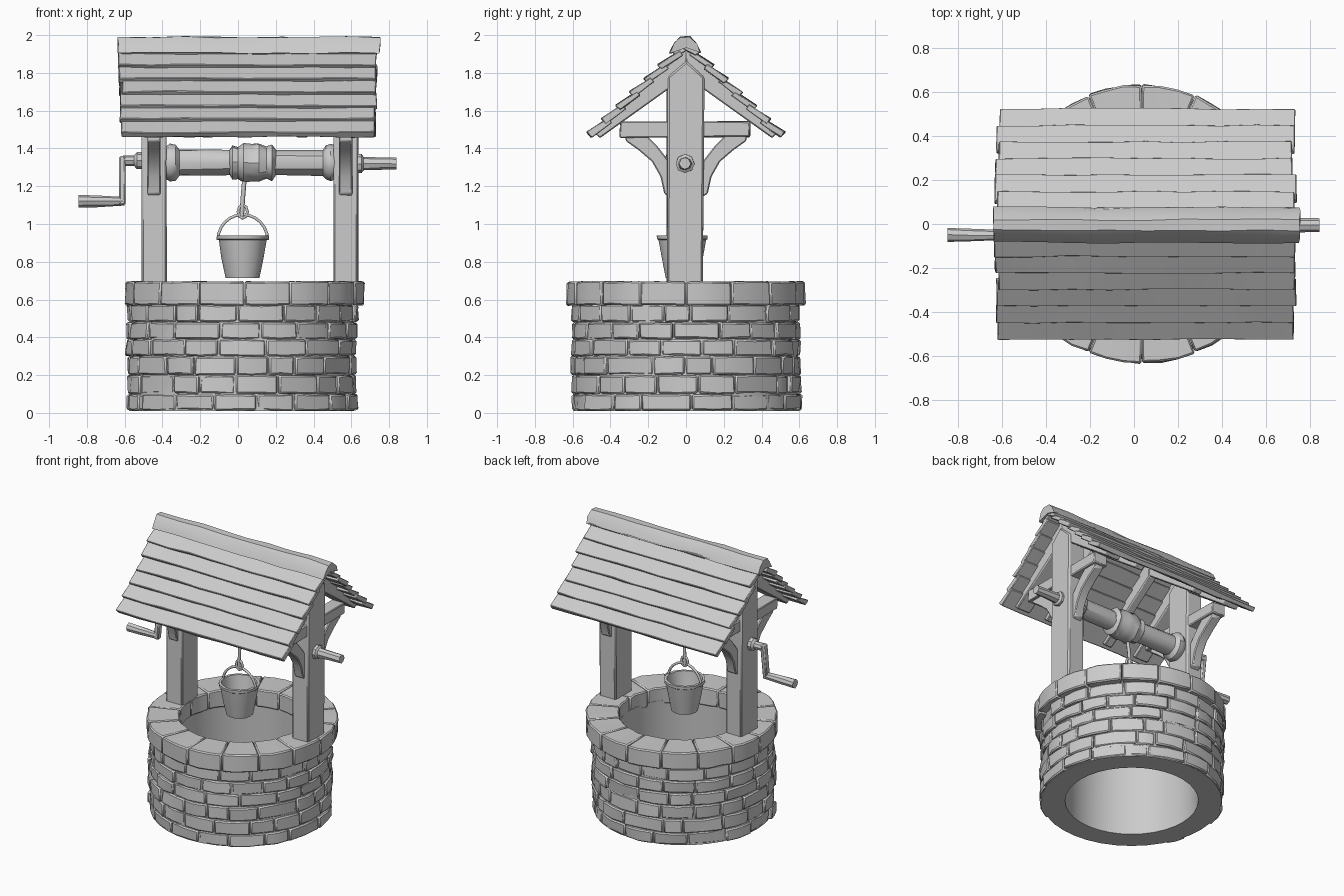
import bpy, bmesh, math, random
from mathutils import Matrix, Vector

random.seed(4)
if "Cube" in bpy.data.objects:
    bpy.data.objects.remove(bpy.data.objects["Cube"])

grey = bpy.data.materials.new("plain grey")
grey.use_nodes = True
grey.diffuse_color = (0.6, 0.6, 0.6, 1)
bsdf = next(n for n in grey.node_tree.nodes if n.type == 'BSDF_PRINCIPLED')
bsdf.inputs["Base Color"].default_value = grey.diffuse_color
bsdf.inputs["Roughness"].default_value = 0.9


def rnd(amount):
    return random.uniform(-amount, amount)


def finish(name, bm, bevel=0.0, smooth=True):
    bmesh.ops.recalc_face_normals(bm, faces=bm.faces)
    mesh = bpy.data.meshes.new(name)
    bm.to_mesh(mesh)
    bm.free()
    mesh.materials.append(grey)
    ob = bpy.data.objects.new(name, mesh)
    bpy.context.scene.collection.objects.link(ob)
    if bevel:
        mod = ob.modifiers.new("worn edges", 'BEVEL')
        mod.width, mod.segments, mod.limit_method = bevel, 1, 'ANGLE'
    if smooth:
        bpy.ops.object.select_all(action='DESELECT')
        ob.select_set(True)
        bpy.context.view_layer.objects.active = ob
        bpy.ops.object.shade_smooth_by_angle(angle=math.radians(35))
    return ob


def prism(name, profile, x0, x1, cuts=1, wear=0.0, bevel=0.006):
    """Sweep a (y, z) profile along x, with slightly worn sections."""
    bm = bmesh.new()
    rings = []
    for i in range(cuts + 1):
        x = x0 + (x1 - x0) * i / cuts
        rings.append([bm.verts.new((x + rnd(wear), y + rnd(wear), z + rnd(wear)))
                      for y, z in profile])
    n = len(profile)
    for a, b in zip(rings, rings[1:]):
        for k in range(n):
            bm.faces.new((a[k], a[(k + 1) % n], b[(k + 1) % n], b[k]))
    bm.faces.new(rings[0])
    bm.faces.new(rings[-1])
    return finish(name, bm, bevel)


def rect(y0, y1, z0, z1):
    return [(y0, z0), (y1, z0), (y1, z1), (y0, z1)]


def lathe(name, profile, place, sides=12, closed=False, wear=0.0):
    """Turn (radius, height) points round z, then move into place."""
    bm = bmesh.new()
    rings = [[bm.verts.new((r * math.cos(math.tau * k / sides) + rnd(wear),
                            r * math.sin(math.tau * k / sides) + rnd(wear), h))
              for k in range(sides)] for r, h in profile]
    for a, b in zip(rings, rings[1:] + rings[:1] if closed else rings[1:]):
        for k in range(sides):
            m = (k + 1) % sides
            bm.faces.new((a[k], a[m], b[m], b[k]))
    if not closed:
        bm.faces.new(rings[0])
        bm.faces.new(rings[-1])
    bm.transform(place)
    return finish(name, bm)


def along_x(y, z):
    return Matrix.Translation((0, y, z)) @ Matrix.Rotation(math.pi / 2, 4, 'Y')


def cord(name, points, radius):
    curve = bpy.data.curves.new(name, 'CURVE')
    curve.dimensions = '3D'
    curve.bevel_depth, curve.bevel_resolution, curve.use_fill_caps = radius, 1, True
    spline = curve.splines.new('POLY')
    spline.points.add(len(points) - 1)
    for p, co in zip(spline.points, points):
        p.co = (*co, 1)
    curve.materials.append(grey)
    ob = bpy.data.objects.new(name, curve)
    bpy.context.scene.collection.objects.link(ob)


def arc_block(bm, cx, r0, r1, a0, a1, z0, z1, wear, seg=2):
    """One curved stone of a round course."""
    rings = []
    for i in range(seg + 1):
        a = a0 + (a1 - a0) * i / seg
        rings.append([bm.verts.new((cx + (r + d) * math.cos(a), (r + d) * math.sin(a), z + e))
                      for r, z in ((r0, z0), (r1, z0), (r1, z1), (r0, z1))
                      for d, e in [(rnd(wear), rnd(wear * 0.5))]])
    for a, b in zip(rings, rings[1:]):
        for k in range(4):
            bm.faces.new((a[k], a[(k + 1) % 4], b[(k + 1) % 4], b[k]))
    bm.faces.new(rings[0])
    bm.faces.new(rings[-1])


# Round wall: hollow core, with rough stones standing proud of it
lathe("wall_core", [(0.44, 0.01), (0.595, 0.01), (0.592, 0.6), (0.43, 0.6)],
      Matrix.Translation((0.02, 0, 0)), sides=36, closed=True)
bm = bmesh.new()
courses = [0.012, 0.1, 0.2, 0.3, 0.39, 0.48, 0.575]
for row, (z0, z1) in enumerate(zip(courses, courses[1:])):
    count = 17 + row % 3
    edges = [math.tau * (i + row * 0.45 + rnd(0.22)) / count for i in range(count)]
    edges.append(edges[0] + math.tau)
    for a0, a1 in zip(edges, edges[1:]):
        arc_block(bm, 0.02, 0.56, 0.607 + rnd(0.009), a0 + 0.006, a1 - 0.006,
                  z0 + 0.002, z1 - 0.002, 0.008)
finish("wall_stones", bm, 0.008)

# Coping ring of flat stones
bm = bmesh.new()
count = 16
for i in range(count):
    a = math.tau * i / count
    arc_block(bm, 0.035, 0.415, 0.632, a + 0.002, a + math.tau / count - 0.002,
              0.57, 0.695, 0.006, 3)
finish("coping_stones", bm, 0.008)

# Posts, cross beams and curved braces
post = [(-0.1, 0.66), (0.09, 0.66), (0.095, 1.78), (0, 1.86), (-0.1, 1.78)]
brace = [(0.08, 1.14), (0.115, 1.16), (0.135, 1.25), (0.18, 1.33), (0.25, 1.39),
         (0.32, 1.44), (0.32, 1.48), (0.22, 1.48), (0.15, 1.41), (0.08, 1.32)]
for side, x0, x1 in (("right", -0.51, -0.38), ("left", 0.505, 0.635)):
    prism(side + "_post", post, x0, x1, wear=0.004, bevel=0.01)
    prism(side + "_cross_beam", rect(-0.35, 0.34, 1.46, 1.54), x0 + 0.01, x1 - 0.01,
          wear=0.005)
    for end, s in (("front", -1), ("back", 1)):
        prism(f"{side}_{end}_brace", [(y * s, z) for y, z in brace], x0 + 0.03, x1 - 0.03)

# Tapered rafters under both slopes
rafter = [(0, 1.94), (0.49, 1.485), (0.455, 1.455), (0, 1.78)]
for end, s in (("front", -1), ("back", 1)):
    for i, x in enumerate((-0.445, -0.16, 0.34, 0.57)):
        half = 0.055 if i in (0, 3) else 0.03
        prism(f"{end}_rafter_{i + 1}", [(y * s, z) for y, z in rafter], x - half, x + half)

# Overlapping roof boards, lower edge of each one proud
down = Vector((1, -0.95)).normalized()
out = Vector((0.95, 1)).normalized()
boards = 7
step = 0.725 / boards
for end, s in (("front", -1), ("back", 1)):
    for i in range(boards):
        top, low = max(0.01, i * step - 0.03), (i + 1) * step
        pts = [Vector((0, 1.985)) + down * d + out * o
               for d, o in ((top, -0.055), (top, -0.025), (low, 0.0), (low, -0.036))]
        flare = 0.012 * (1 - i / boards)
        prism(f"{end}_roof_board_{i + 1}", [(p.x * s, p.y) for p in pts],
              -0.615 - flare + rnd(0.01), 0.72 + flare + rnd(0.01), 8, 0.004, 0.004)

# Rounded ridge cap
ridge = [(-0.085, 1.905), (-0.06, 1.955), (-0.03, 1.99), (0.02, 1.99), (0.055, 1.955),
         (0.075, 1.91), (0, 1.93)]
prism("ridge_cap", ridge, -0.635, 0.75, 8, 0.005, 0)

# Winding drum with end collars and a coil of rope
lathe("winding_drum",
      [(0.05, -0.39), (0.085, -0.385), (0.1, -0.36), (0.095, -0.33), (0.07, -0.31),
       (0.068, -0.04), (0.068, 0.2), (0.068, 0.45), (0.09, 0.465), (0.1, 0.49), (0.09, 0.515)],
      along_x(-0.01, 1.325), 12, wear=0.003)
lathe("rope_coil",
      [(0.068, -0.045), (0.09, -0.03), (0.083, 0.0), (0.105, 0.03), (0.098, 0.07),
       (0.105, 0.11), (0.088, 0.15), (0.095, 0.18), (0.068, 0.2)],
      along_x(-0.01, 1.325), 12, wear=0.005)

# Axle ends, peg and crank
lathe("left_peg", [(0.05, 0.62), (0.05, 0.655), (0.036, 0.665), (0.033, 0.75), (0.03, 0.84)],
      along_x(-0.005, 1.32), 8, wear=0.002)
lathe("right_axle_end", [(0.028, -0.61), (0.028, -0.55), (0.045, -0.535), (0.045, -0.49)],
      along_x(-0.02, 1.335), 8)
prism("crank_arm", [(-0.075, 1.1), (-0.03, 1.1), (0.005, 1.36), (-0.045, 1.36)],
      -0.63, -0.595, bevel=0.008)
lathe("crank_handle", [(0.032, -0.845), (0.03, -0.75), (0.024, -0.6)],
      along_x(-0.05, 1.12), 8, wear=0.002)

# Bucket, its bail and the rope
bx, by = 0.025, -0.02
lathe("bucket", [(0.075, 0.74), (0.09, 0.715), (0.112, 0.82), (0.128, 0.915), (0.137, 0.92),
                 (0.138, 0.94), (0.12, 0.94), (0.1, 0.82), (0.08, 0.74)],
      Matrix.Translation((bx, by, 0)), 14, wear=0.002)
cord("bucket_bail", [(bx + 0.132 * math.cos(math.pi * i / 12), by,
                      0.915 + 0.135 * math.sin(math.pi * i / 12)) for i in range(13)], 0.009)
cord("rope", [(0.035, by - 0.005, 1.25), (0.025, by, 1.13), (0.02, by, 1.04)], 0.012)
cord("rope_knot", [(bx + 0.025 * math.sin(math.tau * i / 8), by,
                    1.065 + 0.035 * math.cos(math.tau * i / 8)) for i in range(9)], 0.009)
